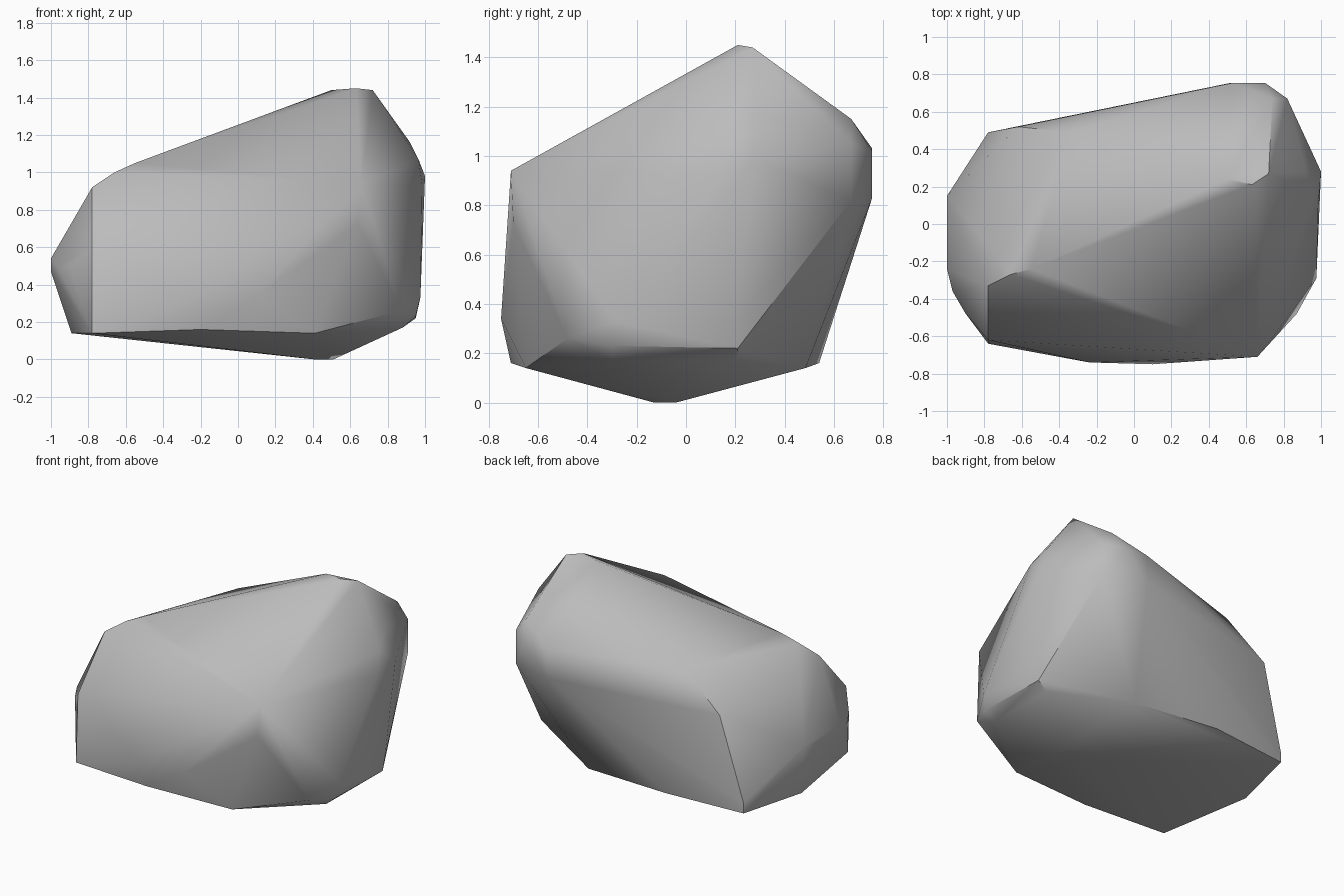
import bpy
import bmesh
import math

# Remove the default object
default_object = bpy.data.objects.get("Cube")
if default_object:
    bpy.data.objects.remove(default_object, do_unlink=True)


def make_material(name, color):
    """Create one flat colour for viewport and render."""
    material = bpy.data.materials.new(name)
    material.use_nodes = True
    material.diffuse_color = color
    shader = material.node_tree.nodes["Principled BSDF"]
    shader.inputs["Base Color"].default_value = color
    shader.inputs["Roughness"].default_value = 0.9
    return material


def hull_object(name, corner_groups, material):
    """Wrap a tight skin around all the corner groups."""
    bm = bmesh.new()
    for corners in corner_groups.values():
        for corner in corners:
            bm.verts.new(corner)
    result = bmesh.ops.convex_hull(bm, input=bm.verts[:])
    loose = {v for v in result["geom_interior"] + result["geom_unused"]
             if isinstance(v, bmesh.types.BMVert) and not v.link_faces}
    bmesh.ops.delete(bm, geom=list(loose), context="VERTS")
    bmesh.ops.recalc_face_normals(bm, faces=bm.faces[:])
    mesh = bpy.data.meshes.new(name)
    bm.to_mesh(mesh)
    bm.free()
    mesh.materials.append(material)
    obj = bpy.data.objects.new(name, mesh)
    bpy.context.collection.objects.link(obj)
    return obj


# Corners of the boulder, grouped by the region they shape
boulder_corners = {
    "peak": [(.5, .24, 1.44), (.63, .21, 1.45), (.72, .27, 1.44)],
    "left_shoulder": [(-.55, -.24, 1.05), (-.66, -.27, 1.0),
                      (-.78, -.33, .92), (-.78, -.11, .9)],
    "left_end": [(-1, .15, .54), (-1, -.24, .54), (-1, -.2, .47),
                 (-.97, -.36, .5), (-.9, -.48, .5), (-.78, -.62, .6)],
    "front_bulge": [(.66, -.71, .94), (.64, -.7, .72), (.1, -.75, .34),
                    (-.24, -.74, .32)],
    "right_end": [(.92, .28, 1.16), (.965, .15, 1.07), (1, .28, .98),
                  (.985, .1, .93), (.975, -.29, .33), (.975, .2, .33),
                  (.95, .21, .22), (.95, -.3, .23), (.87, -.48, .26)],
    "back": [(.74, .67, 1.15), (.82, .67, 1.05), (.82, .67, .82),
             (.7, .755, 1.02), (.52, .755, .83), (.53, .755, 1.03)],
    "back_ridge": [(.05, .4, 1.17), (-.34, .49, 1.02), (-.62, .52, .79),
                   (-.78, .49, .22)],
    "base_rim": [(-.78, -.64, .14), (-.2, -.71, .16), (.41, -.65, .14),
                 (.88, -.3, .17), (.88, .2, .17), (.4, .485, .14),
                 (-.22, .54, .16), (-.78, .49, .15), (-.89, .02, .14)],
    "underside": [(.41, -.13, 0), (.51, -.04, 0)],
}

stone_grey = make_material("stone grey", (.5, .5, .5, 1))
boulder = hull_object("boulder", boulder_corners, stone_grey)

# Smooth the weathered faces, keep the strong ridges crisp
bpy.ops.object.select_all(action="DESELECT")
boulder.select_set(True)
bpy.context.view_layer.objects.active = boulder
bpy.ops.object.shade_smooth_by_angle(angle=math.radians(35))
